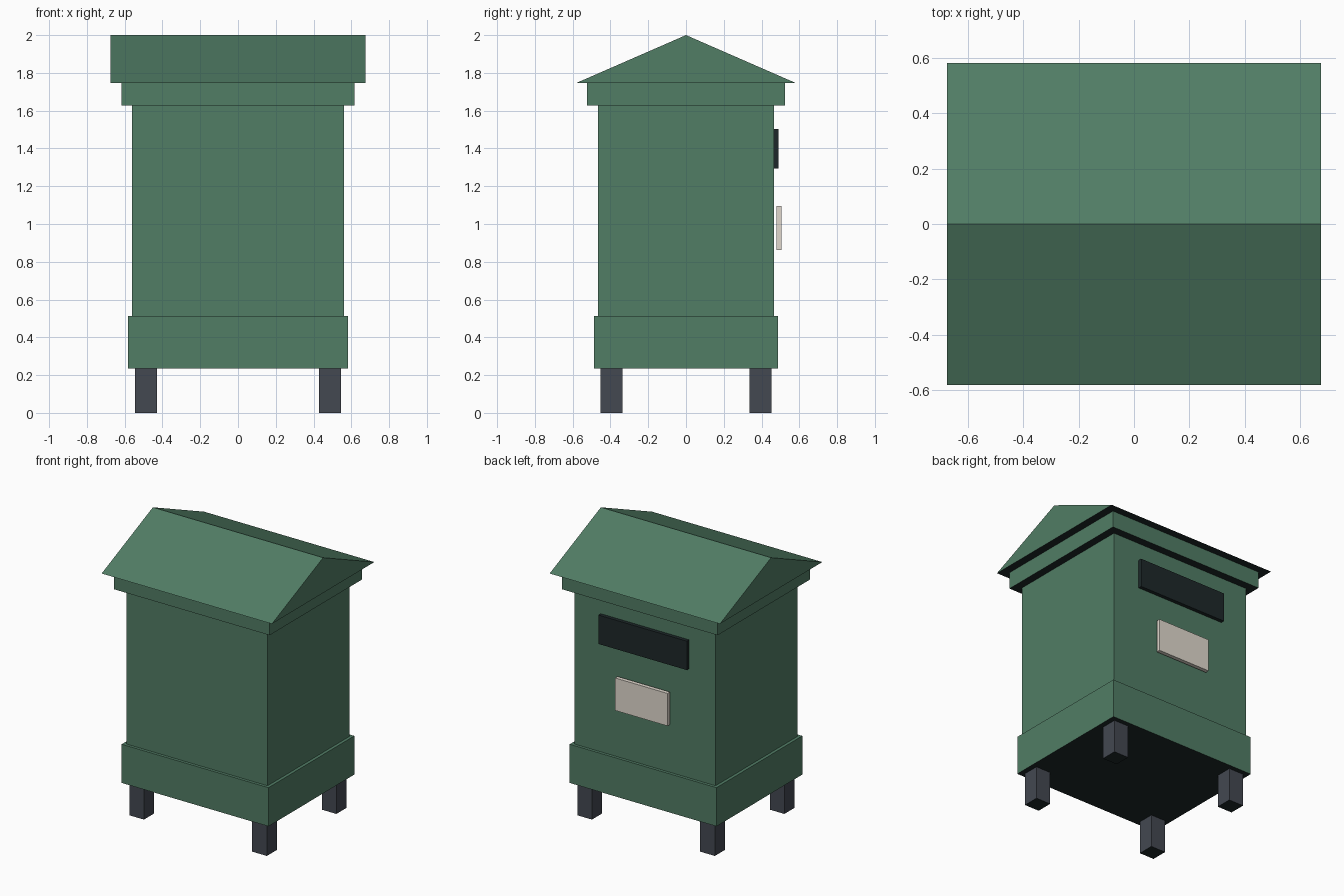
import bpy, bmesh

if "Cube" in bpy.data.objects:
    bpy.data.objects.remove(bpy.data.objects["Cube"])


def material(name, rgb):
    """Flat colour from 8-bit sRGB, stored as linear."""
    m = bpy.data.materials.new(name)
    lin = [((c / 255 + 0.055) / 1.055) ** 2.4 for c in rgb]
    m.diffuse_color = (*lin, 1)
    m.use_nodes = True
    m.node_tree.nodes["Principled BSDF"].inputs["Base Color"].default_value = m.diffuse_color
    return m


GREEN = material("green paint", (81, 125, 101))
DARK = material("dark underside and slot", (29, 39, 41))
CREAM = material("cream plate", (225, 217, 206))
GREY = material("leg grey", (67, 72, 81))


def box(name, x, y, z, mat, under=None):
    """Box spanning the (min, max) ranges x, y, z."""
    bm = bmesh.new()
    bmesh.ops.create_cube(bm, size=1)
    for v in bm.verts:
        for i, (lo, hi) in enumerate((x, y, z)):
            v.co[i] = hi if v.co[i] > 0 else lo
    return finish(name, bm, mat, under)


def finish(name, bm, mat, under=None):
    """Make the object; downward faces take the under material."""
    bmesh.ops.recalc_face_normals(bm, faces=bm.faces)
    bm.normal_update()
    me = bpy.data.meshes.new(name)
    me.materials.append(mat)
    if under:
        me.materials.append(under)
        for f in bm.faces:
            f.material_index = int(f.normal.z < -0.5)
    bm.to_mesh(me)
    bm.free()
    ob = bpy.data.objects.new(name, me)
    bpy.context.collection.objects.link(ob)
    return ob


# Stacked body sections: half width, half depth, bottom, top
for name, hx, hy, z0, z1 in (
    ("base_skirt", 0.582, 0.486, 0.235, 0.512),
    ("body", 0.56, 0.465, 0.512, 1.628),
    ("cornice", 0.617, 0.523, 1.628, 1.747),
):
    box(name, (-hx, hx), (-hy, hy), (z0, z1), GREEN, DARK)

# Gabled roof: triangular profile extruded along x
bm = bmesh.new()
profile = [bm.verts.new((-0.675, y, z)) for y, z in ((-0.58, 1.747), (0.58, 1.747), (0, 2.0))]
gable = bm.faces.new(profile)
ext = bmesh.ops.extrude_face_region(bm, geom=[gable], use_keep_orig=True)
far = [g for g in ext["geom"] if isinstance(g, bmesh.types.BMVert)]
bmesh.ops.translate(bm, verts=far, vec=(1.35, 0, 0))
finish("roof", bm, GREEN, DARK)

# Four legs
for sx, nx in ((-1, "left"), (1, "right")):
    for sy, ny in ((-1, "front"), (1, "back")):
        cx, cy, h = sx * 0.487, sy * 0.394, 0.058
        box(f"{ny}_{nx}_leg", (cx - h, cx + h), (cy - h, cy + h), (0, 0.235), GREY, DARK)

# Posting slot and notice plate on the back (+y) wall
box("posting_slot", (-0.35, 0.35), (0.455, 0.491), (1.295, 1.502), DARK)
box("notice_plate", (-0.208, 0.208), (0.478, 0.506), (0.862, 1.095), CREAM)
